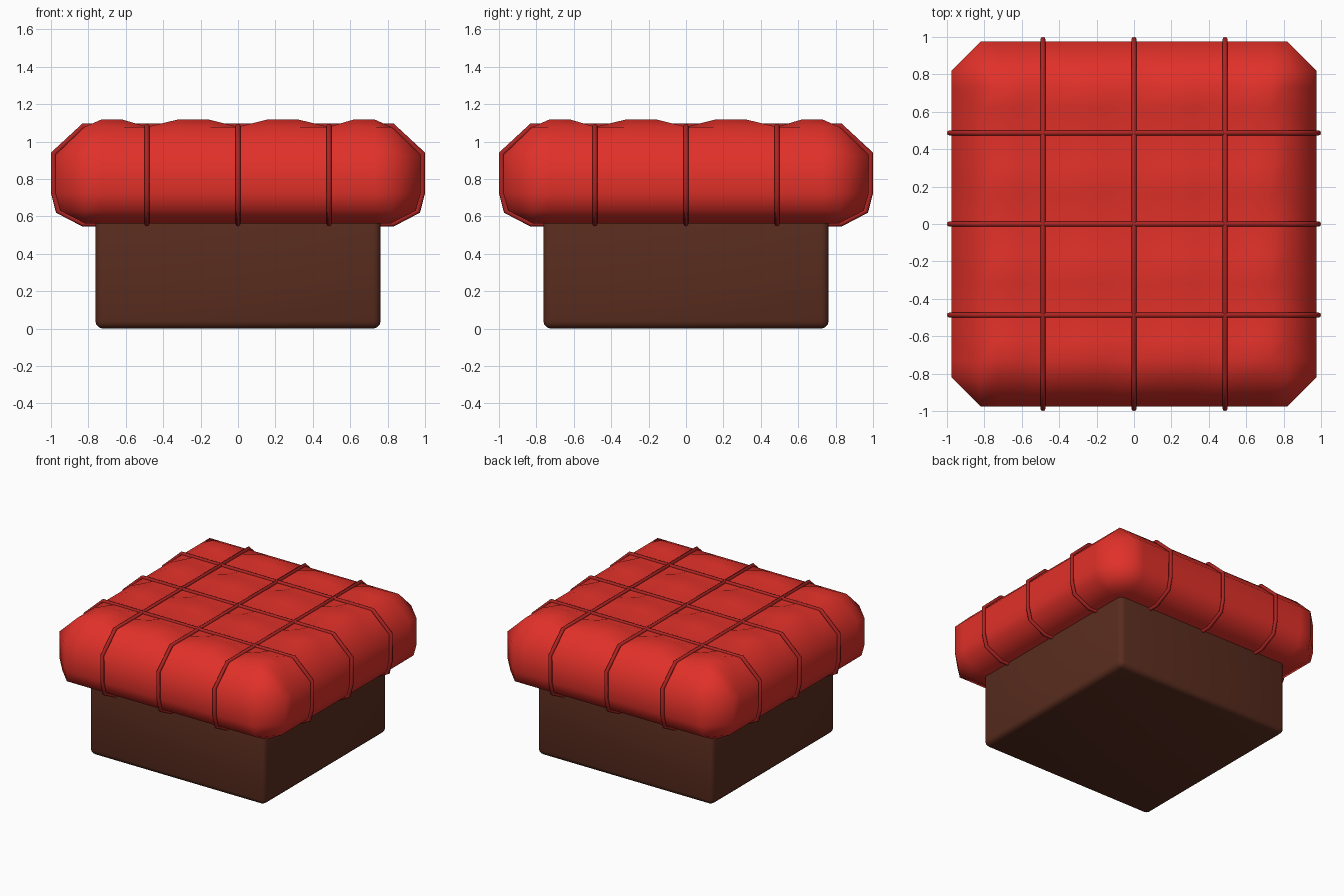
import bpy, bmesh, math

if "Cube" in bpy.data.objects:
    bpy.data.objects.remove(bpy.data.objects["Cube"])


def material(name, rgb):
    m = bpy.data.materials.new(name)
    m.diffuse_color = (*rgb, 1)
    m.use_nodes = True
    m.node_tree.nodes["Principled BSDF"].inputs["Base Color"].default_value = m.diffuse_color
    return m


def finish(bm, name, mat, angle):
    bmesh.ops.recalc_face_normals(bm, faces=bm.faces)
    me = bpy.data.meshes.new(name)
    bm.to_mesh(me)
    bm.free()
    ob = bpy.data.objects.new(name, me)
    bpy.context.collection.objects.link(ob)
    me.materials.append(mat)
    bpy.ops.object.select_all(action='DESELECT')
    bpy.context.view_layer.objects.active = ob
    ob.select_set(True)
    bpy.ops.object.shade_smooth_by_angle(angle=math.radians(angle))
    return ob


red = material("red_fabric", (0.75, 0.03, 0.022))
piping = material("dark_red_piping", (0.42, 0.018, 0.016))
brown = material("dark_wood", (0.10, 0.025, 0.013))

# Base block with rounded edges
bm = bmesh.new()
bmesh.ops.create_cube(bm, size=1)
for v in bm.verts:
    v.co.x *= 1.525
    v.co.y *= 1.525
    v.co.z = v.co.z * 0.6 + 0.3
bmesh.ops.bevel(bm, geom=bm.edges[:], offset=0.04, segments=3, profile=0.5, affect='EDGES')
finish(bm, "base", brown, 60)

# Cushion: stacked rings with cut corners, closed by a padded top grid
S = 0.82
cols = [(-S, 0), (-0.73, 1), (-0.62, 1), (-0.485, 0), (-0.32, 1), (-0.16, 1), (0, 0),
        (0.16, 1), (0.32, 1), (0.485, 0), (0.62, 1), (0.73, 1), (S, 0)]
profile = [(0, 0.563), (0.13, 0.63), (0.155, 0.72), (0.155, 0.93), (0, 1.078)]
bm = bmesh.new()
rings = []
for d, z in profile:
    ring = []
    for k in range(4):
        c, s = round(math.cos(k * math.pi / 2)), round(math.sin(k * math.pi / 2))
        for x, _ in cols:
            y = -(S + d)
            ring.append(bm.verts.new((c * x - s * y, s * x + c * y, z)))
    rings.append(ring)
for lo, hi in zip(rings, rings[1:]):
    n = len(lo)
    for i in range(n):
        j = (i + 1) % n
        bm.faces.new((lo[i], lo[j], hi[j], hi[i]))
bm.faces.new(rings[0][::-1])
grid = [[bm.verts.new((x, y, 1.078 + 0.04 * bx * by)) for x, bx in cols] for y, by in cols]
for r0, r1 in zip(grid, grid[1:]):
    for i in range(len(cols) - 1):
        bm.faces.new((r0[i], r0[i + 1], r1[i + 1], r1[i]))
bmesh.ops.remove_doubles(bm, verts=bm.verts[:], dist=0.001)
finish(bm, "cushion", red, 80)

# Piping loops around the cushion in both directions
half = [(0.83, 0.56), (0.962, 0.628), (0.986, 0.725), (0.986, 0.936), (0.828, 1.082)]
loop = half + [(-u, z) for u, z in reversed(half)]
for axis in "xy":
    for i, p in enumerate((-0.487, 0, 0.487)):
        cu = bpy.data.curves.new(f"piping_{axis}_{i + 1}", 'CURVE')
        cu.dimensions = '3D'
        cu.bevel_depth = 0.014
        cu.bevel_resolution = 2
        sp = cu.splines.new('POLY')
        sp.points.add(len(loop) - 1)
        for pt, (u, z) in zip(sp.points, loop):
            pt.co = (u, p, z, 1) if axis == "x" else (p, u, z, 1)
        sp.use_cyclic_u = True
        cu.materials.append(piping)
        ob = bpy.data.objects.new(cu.name, cu)
        bpy.context.collection.objects.link(ob)
        bpy.ops.object.select_all(action='DESELECT')
        bpy.context.view_layer.objects.active = ob
        ob.select_set(True)
        bpy.ops.object.convert(target='MESH')
        bpy.ops.object.shade_smooth_by_angle(angle=math.radians(50))
